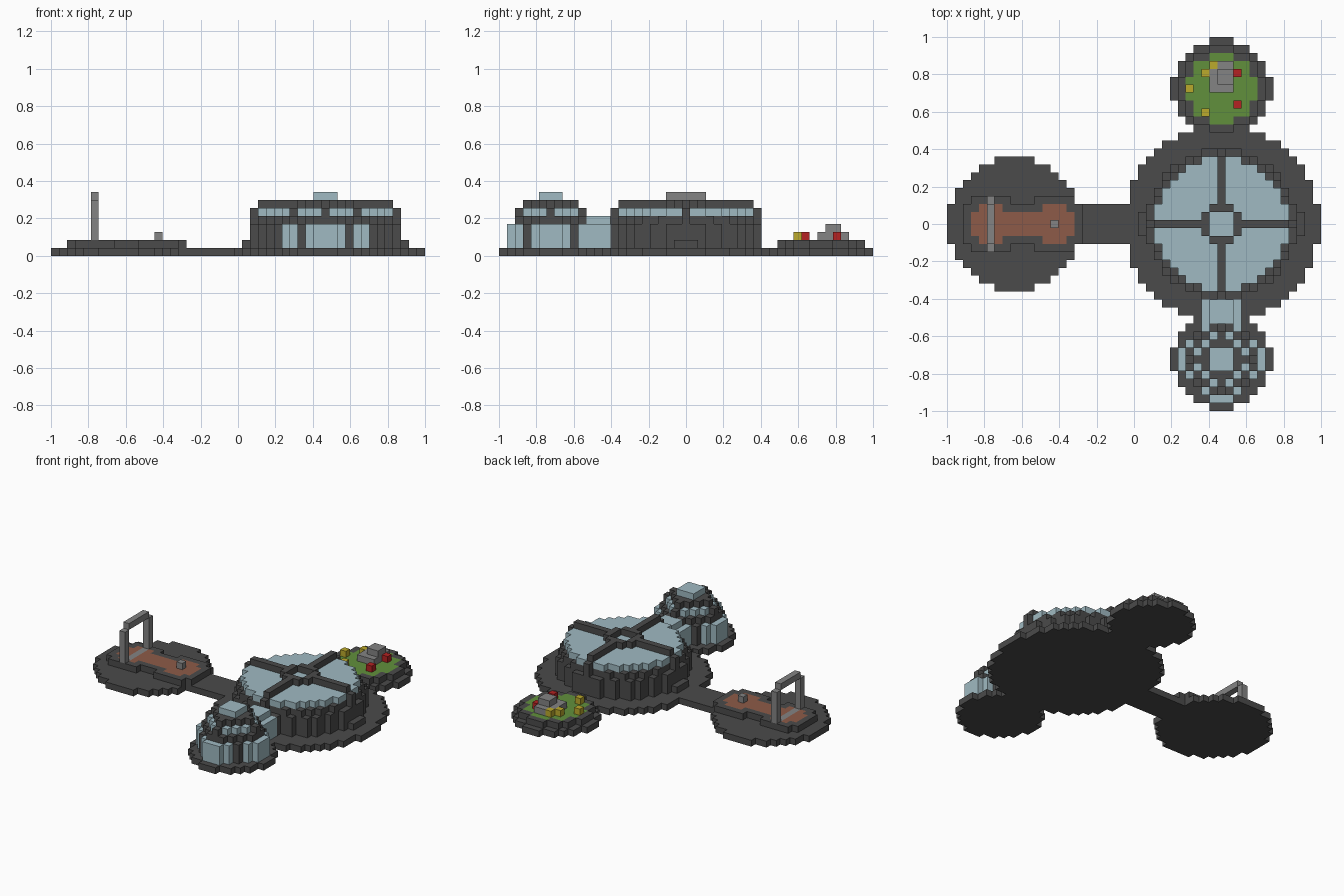
import bpy, bmesh
from mathutils import Vector

cube = bpy.data.objects.get("Cube")
if cube:
    bpy.data.objects.remove(cube, do_unlink=True)

COUNT = 47              # blocks along the longest side
U = 2 / COUNT           # block size
cells = {}              # grid position -> part name


def material(name, rgb):
    m = bpy.data.materials.new(name)
    m.use_nodes = True
    m.diffuse_color = (*rgb, 1)
    m.node_tree.nodes["Principled BSDF"].inputs["Base Color"].default_value = (*rgb, 1)
    return m


dark = material("dark stone", (0.07, 0.07, 0.07))
glass = material("pale blue glass", (0.35, 0.49, 0.54))
clay = material("brown clay", (0.27, 0.105, 0.065))
grass = material("green grass", (0.12, 0.28, 0.045))
grey = material("mid grey stone", (0.23, 0.23, 0.23))
red = material("red petals", (0.46, 0.016, 0.016))
yellow = material("yellow petals", (0.5, 0.4, 0.025))


def fill(part, centre, layers, rule, reach=13):
    """Place blocks around a centre wherever rule(dx, dy) holds."""
    span = range(-reach, reach + 1)
    for dx in span:
        for dy in span:
            if rule(dx, dy):
                for z in layers:
                    cells[centre[0] + dx, centre[1] + dy, z] = part


def disc(r):
    return lambda x, y: x * x + y * y <= r * r


def octagon(flat, diagonal):
    return lambda x, y: max(abs(x), abs(y)) <= flat and abs(x) + abs(y) <= diagonal


def box(part, xs, ys, zs):
    for x in range(xs[0], xs[1] + 1):
        for y in range(ys[0], ys[1] + 1):
            for z in range(zs[0], zs[1] + 1):
                cells[x, y, z] = part


def crown(reach):
    """Cross bars with a small collar round the open middle."""
    def rule(x, y):
        a, b = sorted((abs(x), abs(y)))
        return (a == 0 and 2 <= b <= reach) or (a == 1 and b == 2)
    return rule


def axis_ends(d, half=0):
    return lambda x, y: max(abs(x), abs(y)) == d and min(abs(x), abs(y)) <= half


HALL, GARDEN, DOME, PAD = (34, 23), (34, 40), (34, 6), (8, 23)

# Ground plates and the bridge
for centre, r in ((HALL, 12.25), (GARDEN, 6.25), (DOME, 6.25), (PAD, 8.25)):
    fill("ground_plate", centre, [0], disc(r))
box("ground_plate", (15, 24), (21, 25), (0, 0))

# Main hall
fill("hall_wall", HALL, range(1, 4), disc(9.25))
fill("hall_wall", HALL, [4], disc(8.75))
fill("hall_wall", HALL, [1], lambda x, y: abs(x) == 10 and abs(y) <= 1)
fill("hall_roof_glass", HALL, [5], disc(8.25))
fill("hall_roof_bars", HALL, [4, 5], axis_ends(9))
fill("hall_roof_bars", HALL, [5], axis_ends(8))
fill("hall_roof_bars", HALL, [6], crown(8))

# Glass tunnel
box("tunnel_glass", (32, 36), (9, 13), (1, 3))
box("tunnel_glass", (33, 35), (10, 13), (4, 4))

# Small dome
fill("dome_glass", DOME, range(1, 4), octagon(5, 6))
fill("dome_frame", DOME, range(1, 4), lambda x, y: abs(x) == 3 and abs(y) == 3)
fill("dome_frame", DOME, [4], octagon(4, 5))
fill("dome_glass", DOME, [5], octagon(3, 4))
fill("dome_frame", DOME, [5], axis_ends(4))
fill("dome_frame", DOME, [5], axis_ends(3))
fill("dome_frame", DOME, [6], crown(3))
fill("dome_glass", DOME, [6, 7], octagon(1, 2))

# Garden with rocks and flowers
fill("garden_rim", GARDEN, [1], disc(5.25))
fill("garden_lawn", GARDEN, [1], disc(4.25))
box("garden_rocks", (33, 35), (40, 43), (2, 2))
box("garden_rocks", (34, 35), (41, 42), (3, 3))
for x, y in ((33, 43), (32, 42), (30, 40), (32, 37)):
    cells[x, y, 2] = "yellow_flowers"
for x, y in ((36, 42), (36, 38)):
    cells[x, y, 2] = "red_flowers"


# Clay track: two lobes joined by a strip, with a dark rim
def track(x, y):
    if not -5 <= x <= 7:
        return False
    lobe = x <= -2 or x >= 4
    end = x in (-5, 7)
    return abs(y) <= (2 if lobe and not end else 1)


def track_rim(x, y):
    near = (-1, 0, 1)
    return any(track(x + i, y + j) for i in near for j in near)


fill("track_rim", PAD, [1], track_rim)
fill("track_clay", PAD, [1], track)

# Arch, its threshold and the marker block
box("arch", (5, 5), (21, 25), (1, 1))
for y in (20, 26):
    box("arch", (5, 5), (y, y), (2, 6))
box("arch", (5, 5), (21, 25), (7, 7))
cells[13, 23, 2] = "marker_block"

MATERIALS = {
    "ground_plate": dark, "hall_wall": dark, "hall_roof_glass": glass,
    "hall_roof_bars": dark, "tunnel_glass": glass, "dome_glass": glass,
    "dome_frame": dark, "garden_rim": dark, "garden_lawn": grass,
    "garden_rocks": grey, "yellow_flowers": yellow, "red_flowers": red,
    "track_rim": dark, "track_clay": clay, "arch": grey, "marker_block": grey,
}


def build(part, mat):
    """Make one object from the exposed block faces of a part."""
    bm = bmesh.new()
    for cell in [c for c, p in cells.items() if p == part]:
        middle = Vector(cell) + Vector((0.5, 0.5, 0.5))
        for axis in range(3):
            for sign in (-1, 1):
                n = Vector((0, 0, 0))
                n[axis] = sign
                if tuple(int(a + b) for a, b in zip(cell, n)) in cells:
                    continue
                s = Vector((0, 0, 0))
                s[(axis + 1) % 3] = 1
                t = n.cross(s)
                corners = (-s - t, s - t, s + t, t - s)
                bm.faces.new([bm.verts.new((middle + (n + c) / 2) * U) for c in corners])
    bmesh.ops.remove_doubles(bm, verts=bm.verts, dist=U / 100)
    bmesh.ops.translate(bm, verts=bm.verts, vec=(-1, -1, 0))
    mesh = bpy.data.meshes.new(part)
    bm.to_mesh(mesh)
    bm.free()
    mesh.materials.append(mat)
    bpy.context.collection.objects.link(bpy.data.objects.new(part, mesh))


for part, mat in MATERIALS.items():
    build(part, mat)
